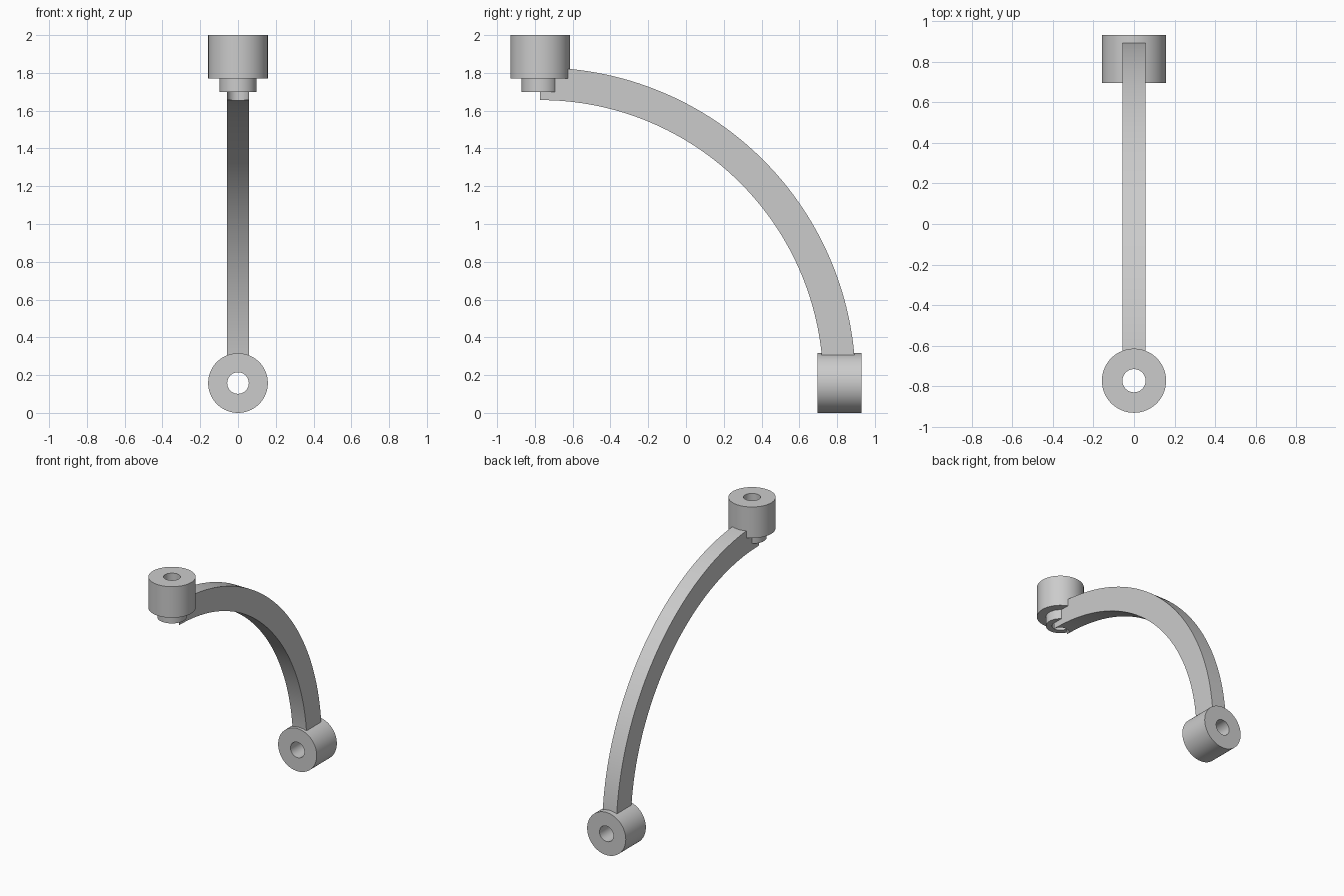
import bpy, bmesh, math
from mathutils import Matrix, Vector

cube = bpy.data.objects.get("Cube")
if cube:
    bpy.data.objects.remove(cube, do_unlink=True)

HOLE, RING, COLLAR = 0.057, 0.158, 0.098
ARM_IN, ARM_OUT, ARM_HALF = 1.498, 1.67, 0.0572
TOP = Vector((0, -0.772, 0))      # vertical axis of the upper bush
LOW = Vector((0, 0, 0.158))       # horizontal axis of the lower bush
TO_Y = Matrix.Rotation(math.radians(-90), 4, 'X')

grey = bpy.data.materials.new("plain_grey")
grey.use_nodes = True
grey.diffuse_color = (0.6, 0.6, 0.6, 1)
grey.node_tree.nodes["Principled BSDF"].inputs["Base Color"].default_value = (0.6, 0.6, 0.6, 1)


def finish(name, bm, matrix=Matrix()):
    bm.transform(matrix)
    bmesh.ops.remove_doubles(bm, verts=bm.verts, dist=1e-5)
    bmesh.ops.recalc_face_normals(bm, faces=bm.faces)
    mesh = bpy.data.meshes.new(name)
    bm.to_mesh(mesh)
    bm.free()
    mesh.materials.append(grey)
    obj = bpy.data.objects.new(name, mesh)
    bpy.context.collection.objects.link(obj)
    return obj


def swept(name, profile, axis, center, angle, steps, matrix=Matrix()):
    """Spin a closed profile around an axis."""
    bm = bmesh.new()
    face = bm.faces.new([bm.verts.new(p) for p in profile])
    full = angle > 6
    geom = list(face.edges) if full else [face] + list(face.edges)
    if full:
        bmesh.ops.delete(bm, geom=[face], context='FACES_ONLY')
    bmesh.ops.spin(bm, geom=geom, cent=center, axis=axis, angle=angle,
                   steps=steps, use_duplicate=False)
    return finish(name, bm, matrix)


def lathe(name, points, matrix):
    profile = [(r, 0, h) for r, h in points]
    return swept(name, profile, (0, 0, 1), (0, 0, 0), 2 * math.pi, 96, matrix)


def smooth(obj):
    bpy.ops.object.select_all(action='DESELECT')
    obj.select_set(True)
    bpy.context.view_layer.objects.active = obj
    bpy.ops.object.shade_smooth_by_angle(angle=math.radians(30))


# Upper bush: wide body with a narrower collar below it
upper = lathe("upper_bush", [(HOLE, 1.70), (COLLAR, 1.70), (COLLAR, 1.77),
                             (RING, 1.77), (RING, 2.0), (HOLE, 2.0)],
              Matrix.Translation(TOP))

# Lower bush: plain ring lying along y
lower = lathe("lower_bush", [(HOLE, 0.695), (RING, 0.695), (RING, 0.93), (HOLE, 0.93)],
              Matrix.Translation(LOW) @ TO_Y)

# Quarter-circle arm with a rectangular section
pivot = TOP + LOW
section = [pivot + Vector((x, r, 0)) for x, r in
           ((-ARM_HALF, ARM_IN), (ARM_HALF, ARM_IN),
            (ARM_HALF, ARM_OUT), (-ARM_HALF, ARM_OUT))]
arm = swept("curved_arm", section, (1, 0, 0), pivot, math.pi / 2, 64)


# Bores of both bushes cut through the arm ends
def bore(matrix):
    bm = bmesh.new()
    bmesh.ops.create_cone(bm, cap_ends=True, segments=96, radius1=HOLE,
                          radius2=HOLE, depth=5)
    cutter = finish("bore_cutter", bm, matrix)
    cutter.hide_render = True
    mod = arm.modifiers.new("bore", 'BOOLEAN')
    mod.operation, mod.solver, mod.object = 'DIFFERENCE', 'EXACT', cutter
    bpy.context.view_layer.objects.active = arm
    bpy.ops.object.modifier_apply(modifier=mod.name)
    bpy.data.objects.remove(cutter, do_unlink=True)


bore(Matrix.Translation(TOP))
bore(Matrix.Translation(LOW) @ TO_Y)

for part in (upper, lower, arm):
    smooth(part)
